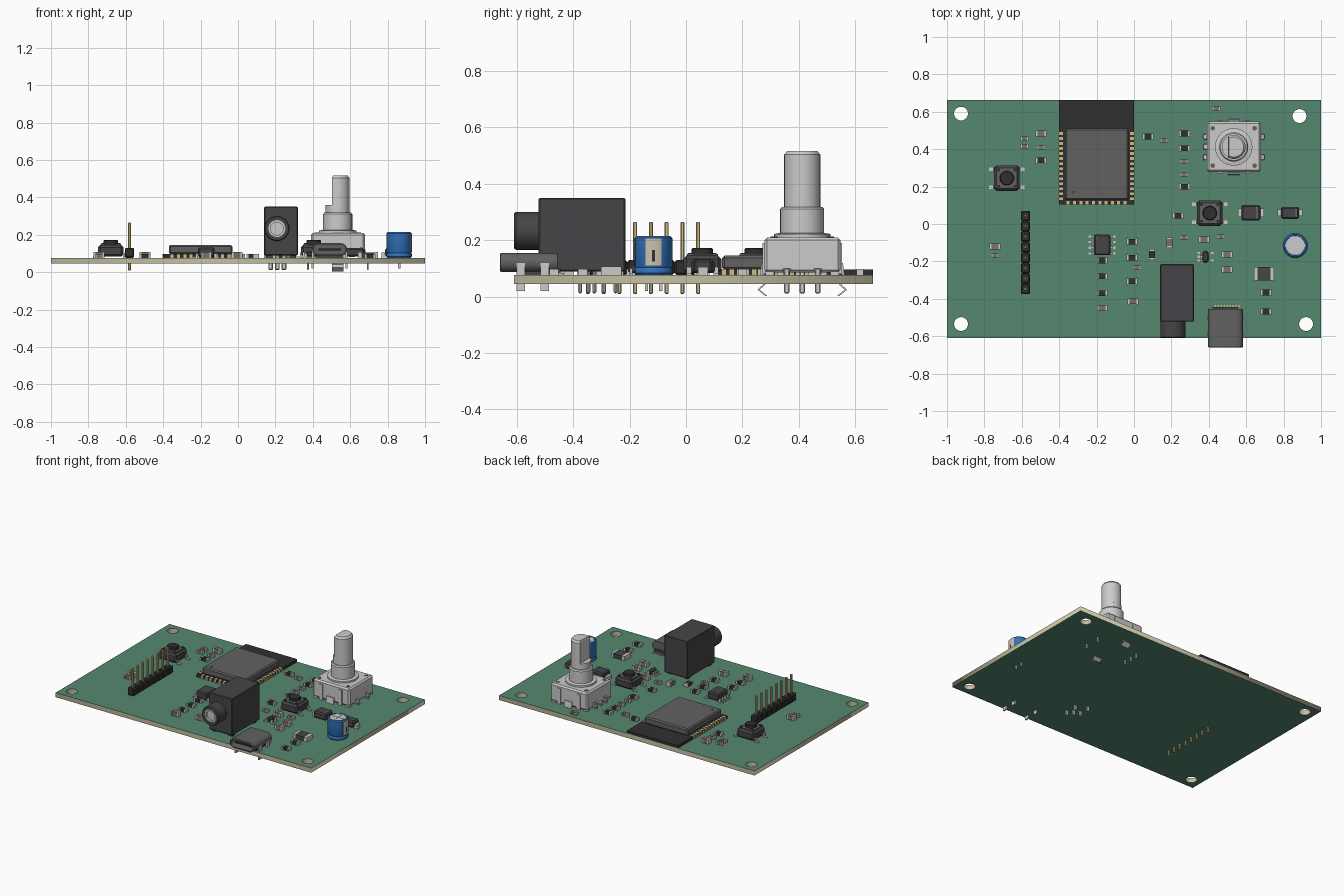
import bpy, bmesh, math
from mathutils import Vector

if "Cube" in bpy.data.objects:
    bpy.data.objects.remove(bpy.data.objects["Cube"])

TOP = 0.077      # board surface height
BOT = 0.045
mats = {}
COL = dict(green=(.09, .25, .16, 1), tan=(.55, .53, .36, 1), black=(.03, .03, .03, 1),
           dark=(.06, .06, .065, 1), shield=(.12, .12, .12, 1), gold=(.65, .5, .22, 1),
           blue=(.03, .17, .5, 1), brown=(.2, .16, .13, 1), stripe=(.6, .53, .42, 1))


def mat(c):
    if c not in mats:
        mats[c] = bpy.data.materials.new(c)
        mats[c].diffuse_color = COL[c]
    return mats[c]


def finish(name, bm, color=None, smooth=False, bevel=0):
    bmesh.ops.recalc_face_normals(bm, faces=bm.faces)
    me = bpy.data.meshes.new(name)
    bm.to_mesh(me)
    bm.free()
    if color:
        me.materials.append(mat(color))
    if smooth:
        me.polygons.foreach_set("use_smooth", [True] * len(me.polygons))
        me.set_sharp_from_angle(angle=math.radians(35))
    ob = bpy.data.objects.new(name, me)
    bpy.context.collection.objects.link(ob)
    if bevel:
        m = ob.modifiers.new("bevel", 'BEVEL')
        m.width, m.segments = bevel, 1
    return ob


def boxes(name, items, color=None, bevel=0):
    """items: (x0, x1, y0, y1, z0, z1)"""
    bm = bmesh.new()
    for x0, x1, y0, y1, z0, z1 in items:
        vs = bmesh.ops.create_cube(bm, size=1)["verts"]
        for v in vs:
            v.co = Vector(((x0 + x1) / 2 + v.co.x * (x1 - x0), (y0 + y1) / 2 + v.co.y * (y1 - y0),
                           (z0 + z1) / 2 + v.co.z * (z1 - z0)))
    return finish(name, bm, color, bevel=bevel)


def cbox(x, y, sx, sy, z0, z1):
    return (x - sx / 2, x + sx / 2, y - sy / 2, y + sy / 2, z0, z1)


def loft(name, groups, color=None, smooth=True):
    """each group is a list of rings, skinned and capped"""
    bm = bmesh.new()
    for rings in groups:
        vr = [[bm.verts.new(p) for p in r] for r in rings]
        n = len(vr[0])
        for a, b in zip(vr, vr[1:]):
            for i in range(n):
                bm.faces.new((a[i], a[(i + 1) % n], b[(i + 1) % n], b[i]))
        bm.faces.new(vr[0])
        bm.faces.new(vr[-1])
    return finish(name, bm, color, smooth)


def turn(c, profile, axis='z', n=32):
    """rings of a lathe; profile is (radius, position along axis)"""
    out = []
    for r, h in profile:
        cs = [(r * math.cos(2 * math.pi * i / n), r * math.sin(2 * math.pi * i / n)) for i in range(n)]
        out.append([(c[0] + a, c[1] + b, h) if axis == 'z' else (c[0] + a, h, c[1] + b) for a, b in cs])
    return out


def strip(x, path, w, t):
    """flat bent tab across x, path in (y, z)"""
    return [[(x - w, y - t, z), (x + w, y - t, z), (x + w, y + t, z), (x - w, y + t, z)] for y, z in path]


# --- board with four mounting holes
HOLES = [(-.925, .59), (.885, .577), (-.925, -.535), (.92, -.535)]
cu = bpy.data.curves.new("board", 'CURVE')
cu.dimensions, cu.fill_mode, cu.extrude = '2D', 'BOTH', (TOP - BOT) / 2
loops = [[(-1, -.61), (1, -.61), (1, .662), (-1, .662)]]
loops += [[p[:2] for p in turn(h, [(.037, 0)])[0]] for h in HOLES]
for pts in loops:
    sp = cu.splines.new('POLY')
    sp.points.add(len(pts) - 1)
    for q, p in zip(sp.points, pts):
        q.co = (p[0], p[1], 0, 1)
    sp.use_cyclic_u = True
tmp = bpy.data.objects.new("board_outline", cu)
bpy.context.collection.objects.link(tmp)
me = bpy.data.meshes.new_from_object(tmp.evaluated_get(bpy.context.evaluated_depsgraph_get()))
bpy.data.objects.remove(tmp)
me.materials.clear()
me.materials.append(mat("green"))
me.materials.append(mat("tan"))
for p in me.polygons:
    p.material_index = 0 if abs(p.normal.z) > .5 else 1
board = bpy.data.objects.new("circuit_board", me)
board.location.z = (TOP + BOT) / 2
bpy.context.collection.objects.link(board)

# --- radio module: carrier, shield can, edge pads
boxes("module_carrier", [(-.4, 0, .105, .662, TOP, .096)], "black")
boxes("module_shield", [(-.37, -.03, .128, .51, .096, .145)], "shield", bevel=.008)
loft("module_pin_mark", [turn((-.325, .17), [(.008, .144), (.008, .1465)], n=16)], "dark")
pads = [cbox(x, .135 + i * .0268, .024, .015, TOP, .098) for i in range(14) for x in (-.391, -.009)]
pads += [cbox(-.352 + i * .0338, .112, .016, .022, TOP, .098) for i in range(10)]
boxes("module_edge_pads", pads, "gold")

# --- pin header
PINS = [.043 - .0558 * i for i in range(8)]
boxes("header_plastic", [cbox(-.58, y, .05, .0555, TOP, .13) for y in PINS], "black", bevel=.007)
boxes("header_pins", [cbox(-.58, y, .014, .014, .01, .265) for y in PINS], "gold", bevel=.003)

# --- push buttons
for nm, x, y in (("reset", -.68, .245), ("boot", .405, .058)):
    boxes(nm + "_button_body", [cbox(x, y, .135, .135, TOP + .006, .145)], "dark", bevel=.012)
    boxes(nm + "_button_plate", [cbox(x, y, .11, .11, .14, .151)], "shield")
    loft(nm + "_button_cap", [turn((x, y), [(.038, .145), (.038, .168), (.034, .172)])], "black")
    boxes(nm + "_button_rivets", [cbox(x + a * .044, y + b * .044, .014, .014, .15, .155)
                                  for a in (-1, 1) for b in (-1, 1)], "black")
    legs = []
    for a in (-1, 1):
        for b in (-1, 1):
            legs += [cbox(x + a * .08, y + b * .048, .03, .018, TOP, .083),
                     cbox(x + a * .069, y + b * .048, .008, .018, TOP, .105)]
    boxes(nm + "_button_legs", legs)

# --- electrolytic capacitor
C = (.862, -.115)
loft("capacitor_can", [turn(C, [(.062, TOP), (.067, .083), (.067, .098), (.064, .103), (.067, .108),
                                (.067, .208), (.06, .215), (.053, .215), (.052, .211)])], "blue")
loft("capacitor_top", [turn(C, [(.052, .209), (.052, .213)])])
boxes("capacitor_vent", [cbox(*C, .09, .006, .21, .2145), cbox(*C, .006, .09, .21, .2145)])


def arc(half, r0, r1, z0, z1):
    angs = [math.radians(-half + 2 * half * i / 8) for i in range(9)]
    return [[(C[0] + r * math.cos(a), C[1] + r * math.sin(a), z)
             for r, z in ((r0, z0), (r1, z0), (r1, z1), (r0, z1))] for a in angs]


loft("capacitor_stripe", [arc(24, .06, .0682, .11, .206)], "stripe")
loft("capacitor_minus", [arc(4, .06, .069, .125, .165)], "black")
boxes("capacitor_leads", [cbox(C[0], C[1] + d, .012, .012, .02, TOP) for d in (-.025, .025)])

# --- rotary encoder
E = (.533, .412)
boxes("encoder_body", [(.39, .678, .278, .548, .085, .21)], bevel=.01)
boxes("encoder_feet", [cbox(E[0] + a * .125, E[1] + b * .115, .03, .03, TOP, .09)
                       for a in (-1, 1) for b in (-1, 1)])
boxes("encoder_clips", [cbox(E[0] + a * .144, E[1] + b * .057, .01, .024, .08, .12) for a in (-1, 1) for b in (-1, 1)]
      + [cbox(E[0] + a * .075, E[1] + b * .136, .028, .01, .08, .19) for a in (-1, 1) for b in (-1, 1)])
loft("encoder_rivets", [turn((E[0] + a * .112, E[1] + b * .1), [(.012, .2), (.012, .213)], n=16)
                        for a in (-1, 1) for b in (-1, 1)], "shield")
loft("encoder_bushing", [turn(E, [(.1, .205), (.1, .222), (.078, .226), (.078, .31), (.072, .318)])])
loft("encoder_shaft_base", [turn(E, [(.064, .31), (.064, .36)])])
# D-shaped upper shaft, flat toward -x
half = math.acos(-.03 / .064)
rings = []
for s, z in ((1, .355), (1, .503), (.84, .516)):
    rings.append([(E[0] + s * .064 * math.cos(a), E[1] + s * .064 * math.sin(a), z)
                  for a in (-half + 2 * half * i / 28 for i in range(29))])
loft("encoder_shaft", [rings])
pins = []
for x, s, ys in ((.39, -1, (.357, .412, .467)), (.678, 1, (.357, .467))):
    for y in ys:
        pins += [cbox(x + s * .008, y, .022, .03, .09, .1), cbox(x + s * .016, y, .01, .018, .012, .1)]
boxes("encoder_pins", pins, bevel=.003)
loft("encoder_mount_tabs", [strip(E[0], [(E[1] + s * d, z) for d, z in
     ((.14, .12), (.147, .07), (.135, .042), (.155, .025), (.128, .003), (.121, .005), (.115, .003))][::1][:5],
     .03, .004) for s in (-1, 1)], smooth=False)

# --- audio jack
boxes("jack_body", [(.14, .32, -.522, -.215, .09, .35)], "dark", bevel=.004)
boxes("jack_feet", [cbox(x, y, .03, .03, TOP, .092) for x in (.165, .295) for y in (-.49, -.25)], "dark")
J = (.208, .233)
loft("jack_barrel", [turn(J, [(.067, -.515), (.067, -.603), (.062, -.61), (.045, -.61), (.045, -.59)], 'y')], "dark")
loft("jack_contact_ring", [turn(J, [(.046, -.58), (.046, -.606), (.034, -.606), (.034, -.593)], 'y')])
jp = [(.175, -.325), (.175, -.25), (.245, -.29), (.245, -.375), (.21, -.345)]
boxes("jack_pins", [cbox(x, y, .026, .014, .012, .092) for x, y in jp], bevel=.005)


# --- power socket: rounded hollow shell with a tongue
def stadium(inset, y):
    r = .034 - inset
    pts = []
    for cx, a0 in ((.55, -90), (.43, 90)):
        for i in range(9):
            a = math.radians(a0 + i * 22.5)
            pts.append((cx + r * math.cos(a), y, .121 + r * math.sin(a)))
    return pts


loft("socket_shell", [[stadium(0, -.455), stadium(0, -.657), stadium(.008, -.66),
                       stadium(.008, -.5)]], "shield")
boxes("socket_tongue", [(.43, .55, -.64, -.5, .115, .127)], "black")
boxes("socket_base", [(.42, .56, -.6, -.455, TOP, .095), (.42, .56, -.462, -.445, TOP, .1)], "dark")
boxes("socket_legs", [cbox(x, y, .01, .03, .02, .12) for x in (.399, .581) for y in (-.585, -.5)])
boxes("socket_contacts", [cbox(.435 + i * .0156, -.442, .008, .02, TOP, .083) for i in range(9)], "gold")

# --- diodes and fuse
for nm, x, w, l in (("diode_large", .625, .084, .1), ("diode_small", .835, .064, .096)):
    boxes(nm, [cbox(x, .06, l, w, TOP + .006, .13)], "dark", bevel=.008)
    boxes(nm + "_terminals", [cbox(x + s * (l / 2 + .004), .06, .03, w * .55, TOP, .105) for s in (-1, 1)])
    boxes(nm + "_band", [cbox(x + l * .32, .06, .012, w - .018, .12, .1312)], "shield")
boxes("fuse", [cbox(.695, -.265, .07, .072, TOP, .105)], "dark")
boxes("fuse_terminals", [cbox(.695 + s * .044, -.265, .02, .072, TOP, .107) for s in (-1, 1)])


# --- leaded chips
def chip(nm, x, y, w, l, h, ys):
    boxes(nm, [cbox(x, y, w, l, TOP + .006, h)], "dark", bevel=.007)
    legs = []
    for s, row in zip((-1, 1), ys):
        for d in row:
            legs += [cbox(x + s * (w / 2 + .018), y + d, .02, .011, TOP, .082),
                     cbox(x + s * (w / 2 + .006), y + d, .014, .011, TOP, .1)]
    boxes(nm + "_legs", legs)


row4 = [-.045, -.015, .015, .045]
chip("amplifier_chip", -.17, -.112, .088, .11, .132, (row4, row4))
loft("amplifier_pin_mark", [turn((-.2, -.073), [(.006, .13), (.006, .133)], n=12)], "shield")
chip("regulator_chip", .382, -.175, .03, .06, .112, ((-.02, 0, .02), (-.02, .02)))

# --- small chip resistors and capacitors: (x, y), third value 1 = turned upright
RES = [(-.497, .34), (.075, .468), (.27, .484), (.27, .404), (.27, .2), (.235, .045), (-.01, -.094),
       (-.01, -.18), (-.01, -.307), (-.17, -.195), (-.17, -.28), (-.17, -.37), (.706, -.366),
       (.706, -.468), (.096, -.163, 1)]
CAP = [(-.497, .484), (-.743, -.12), (-.005, -.414), (-.17, -.45), (.374, -.083), (.497, -.163),
       (.497, -.243), (.19, -.1, 1)]
MINI = [(-.497, .41), (-.585, .457), (-.585, .415), (-.743, -.168), (.16, .447), (.267, .334),
        (.267, .265), (.44, .617), (.016, -.233), (.267, -.072), (.465, -.067)]
for nm, spots, l, w, h, color in (("chip_resistor", RES, .058, .03, .02, "black"),
                                  ("chip_capacitor", CAP, .058, .03, .03, "brown"),
                                  ("mini_capacitor", MINI, .044, .022, .02, "brown")):
    body, ends = [], []
    for x, y, *up in spots:
        size = (w, l * .66) if up else (l * .66, w)
        body.append(cbox(x, y, *size, TOP, TOP + h))
        for s in (-1, 1):
            d, e = s * l * .41, (l * .18, w + .002)
            ends.append(cbox(x, y + d, e[1], e[0], TOP, TOP + h + .001) if up
                        else cbox(x + d, y, *e, TOP, TOP + h + .001))
    boxes(nm + "_bodies", body, color)
    boxes(nm + "_ends", ends)

for m in bpy.data.materials:
    if m.users and not m.is_grease_pencil:
        m.use_nodes = True
        m.node_tree.nodes["Principled BSDF"].inputs["Base Color"].default_value = m.diffuse_color
